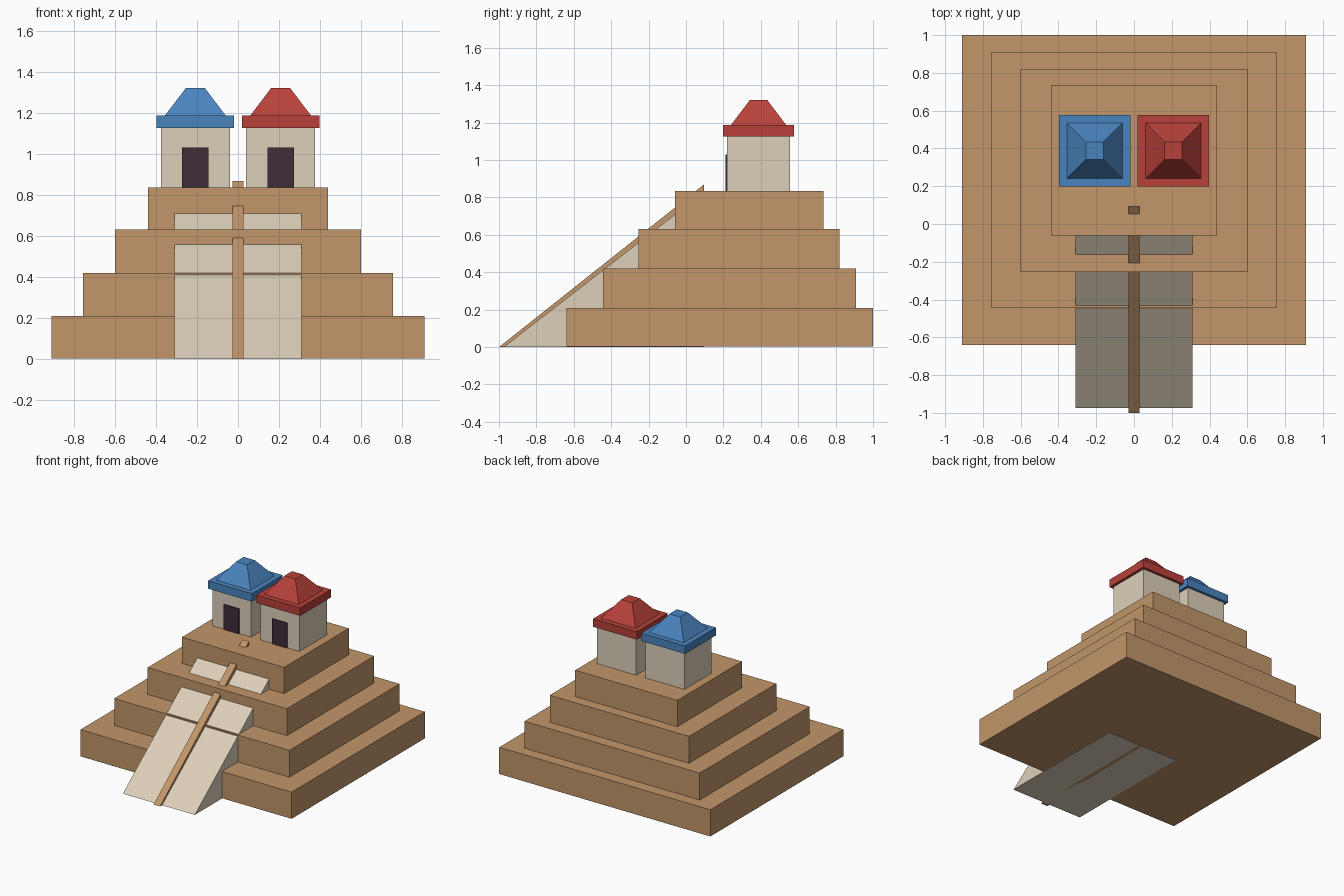
import bpy
import bmesh

cube = bpy.data.objects.get("Cube")
if cube:
    bpy.data.objects.remove(cube, do_unlink=True)


def material(name, hex_code):
    """Flat material from an sRGB hex code, stored as linear values."""
    srgb = [int(hex_code[i:i + 2], 16) / 255 for i in (0, 2, 4)]
    col = [c / 12.92 if c <= 0.04045 else ((c + 0.055) / 1.055) ** 2.4 for c in srgb] + [1]
    m = bpy.data.materials.new(name)
    m.use_nodes = True
    m.diffuse_color = col
    m.node_tree.nodes["Principled BSDF"].inputs["Base Color"].default_value = col
    return m


sandstone = material("sandstone", "C2966A")
plaster = material("plaster", "DDD0BA")
red = material("red_paint", "B8413A")
blue = material("blue_paint", "4A84BE")
dark = material("dark_doorway", "3E2E39")


def loft(name, lower, upper, mat):
    """Closed solid between two matching loops of points."""
    bm = bmesh.new()
    a = [bm.verts.new(p) for p in lower]
    b = [bm.verts.new(p) for p in upper]
    n = len(a)
    bm.faces.new(a)
    bm.faces.new(b)
    for i in range(n):
        j = (i + 1) % n
        bm.faces.new((a[i], a[j], b[j], b[i]))
    bmesh.ops.recalc_face_normals(bm, faces=bm.faces)
    mesh = bpy.data.meshes.new(name)
    bm.to_mesh(mesh)
    bm.free()
    mesh.materials.append(mat)
    obj = bpy.data.objects.new(name, mesh)
    bpy.context.collection.objects.link(obj)
    return obj


def rect(x0, x1, y0, y1, z):
    return [(x0, y0, z), (x1, y0, z), (x1, y1, z), (x0, y1, z)]


def box(name, x0, x1, y0, y1, z0, z1, mat):
    return loft(name, rect(x0, x1, y0, y1, z0), rect(x0, x1, y0, y1, z1), mat)


def square(cx, cy, half, z):
    return rect(cx - half, cx + half, cy - half, cy + half, z)


def wedge(name, half_width, front, back, height, mat):
    """Triangular prism rising from the front to the back."""
    profile = [(front, 0), (back, 0), (back, height)]
    sides = [[(x, y, z) for y, z in profile] for x in (-half_width, half_width)]
    return loft(name, sides[0], sides[1], mat)


# Stepped platforms; the lowest sits a hair above the ramp's underside
tiers = [(0.91, -0.64, 1.0, 0.002, 0.21), (0.755, -0.445, 0.91, 0.21, 0.42),
         (0.6, -0.255, 0.82, 0.42, 0.63), (0.44, -0.06, 0.735, 0.63, 0.835)]
for i, (half, y0, y1, z0, z1) in enumerate(tiers, 1):
    box(f"platform_tier_{i}", -half, half, y0, y1, z0, z1, sandstone)

# Front ramp with its raised middle rib
wedge("front_ramp", 0.31, -0.975, 0.095, 0.828, plaster)
wedge("ramp_center_rib", 0.028, -1.0, 0.095, 0.868, sandstone)

# Twin shrines on the summit
cy = 0.388
for side, cx, paint in (("left", 0.208, red), ("right", -0.208, blue)):
    loft(f"{side}_shrine_walls", square(cx, cy, 0.168, 0.835), square(cx, cy, 0.168, 1.13), plaster)
    loft(f"{side}_shrine_eave", square(cx, cy, 0.189, 1.125), square(cx, cy, 0.189, 1.187), paint)
    loft(f"{side}_shrine_roof", square(cx, cy, 0.148, 1.187), square(cx, cy, 0.047, 1.32), paint)
    box(f"{side}_shrine_doorway", cx - 0.065, cx + 0.065, 0.212, 0.221, 0.835, 1.03, dark)
